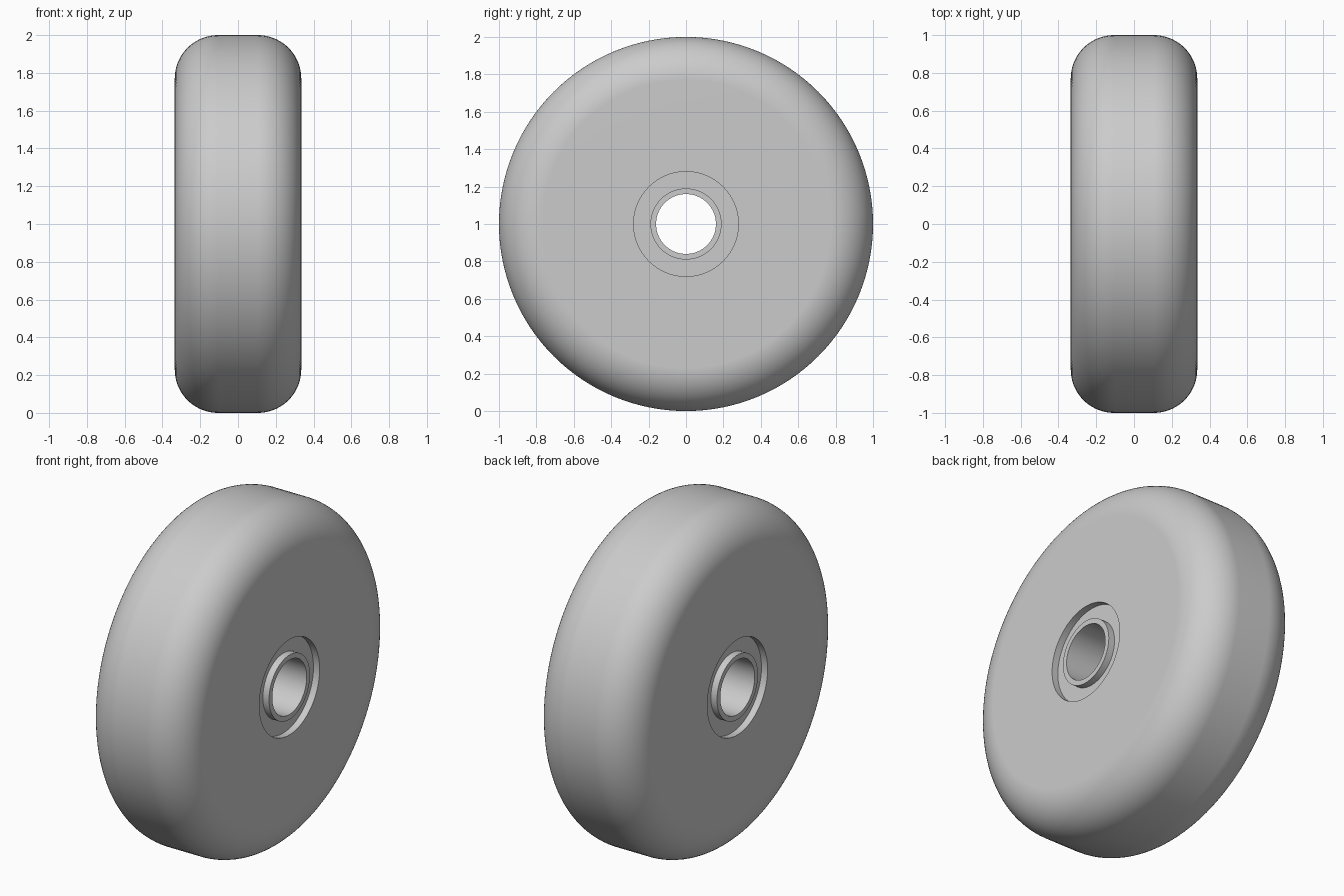
import bpy, bmesh
from math import pi, sin, cos, radians
from mathutils import Vector

cube = bpy.data.objects.get("Cube")
if cube:
    bpy.data.objects.remove(cube, do_unlink=True)

# Overall sizes
RADIUS = 1.0
HALF_WIDTH = 0.335
FILLET = 0.23
RECESS_R, HUB_R, BORE_R = 0.28, 0.19, 0.16
RECESS_DEPTH = 0.04
ARC_STEPS, SEGMENTS = 18, 128

grey = bpy.data.materials.new("light_grey")
grey.use_nodes = True
grey.diffuse_color = (0.6, 0.6, 0.6, 1)
grey.node_tree.nodes["Principled BSDF"].inputs["Base Color"].default_value = (0.6, 0.6, 0.6, 1)

# Half profile as (x, radius): bore, hub rim, recess, side face, rounded shoulder
floor_x = HALF_WIDTH - RECESS_DEPTH
half = [(HALF_WIDTH, BORE_R), (HALF_WIDTH, HUB_R), (floor_x, HUB_R),
        (floor_x, RECESS_R), (HALF_WIDTH, RECESS_R)]
for i in range(ARC_STEPS + 1):
    a = pi / 2 * i / ARC_STEPS
    half.append((HALF_WIDTH - FILLET * (1 - cos(a)), RADIUS - FILLET * (1 - sin(a))))
profile = half + [(-x, r) for x, r in reversed(half)]


def lathe(name, points, height):
    """Revolve a closed profile around the x axis."""
    bm = bmesh.new()
    verts = [bm.verts.new((x, 0, r)) for x, r in points]
    edges = [bm.edges.new((verts[i - 1], verts[i])) for i in range(len(verts))]
    bmesh.ops.spin(bm, geom=verts + edges, cent=Vector(), axis=Vector((1, 0, 0)),
                   angle=2 * pi, steps=SEGMENTS, use_merge=True)
    bmesh.ops.remove_doubles(bm, verts=bm.verts, dist=1e-5)
    bmesh.ops.recalc_face_normals(bm, faces=bm.faces)
    mesh = bpy.data.meshes.new(name)
    bm.to_mesh(mesh)
    bm.free()
    obj = bpy.data.objects.new(name, mesh)
    obj.location.z = height
    bpy.context.collection.objects.link(obj)
    return obj


# Solid wheel with recessed hub on both sides
wheel = lathe("wheel", profile, RADIUS)
wheel.data.materials.append(grey)
bpy.ops.object.select_all(action='DESELECT')
wheel.select_set(True)
bpy.context.view_layer.objects.active = wheel
bpy.ops.object.shade_smooth_by_angle(angle=radians(30))

# Keep the side faces flat in shading
weighted = wheel.modifiers.new("weighted_normals", 'WEIGHTED_NORMAL')
weighted.keep_sharp = True
